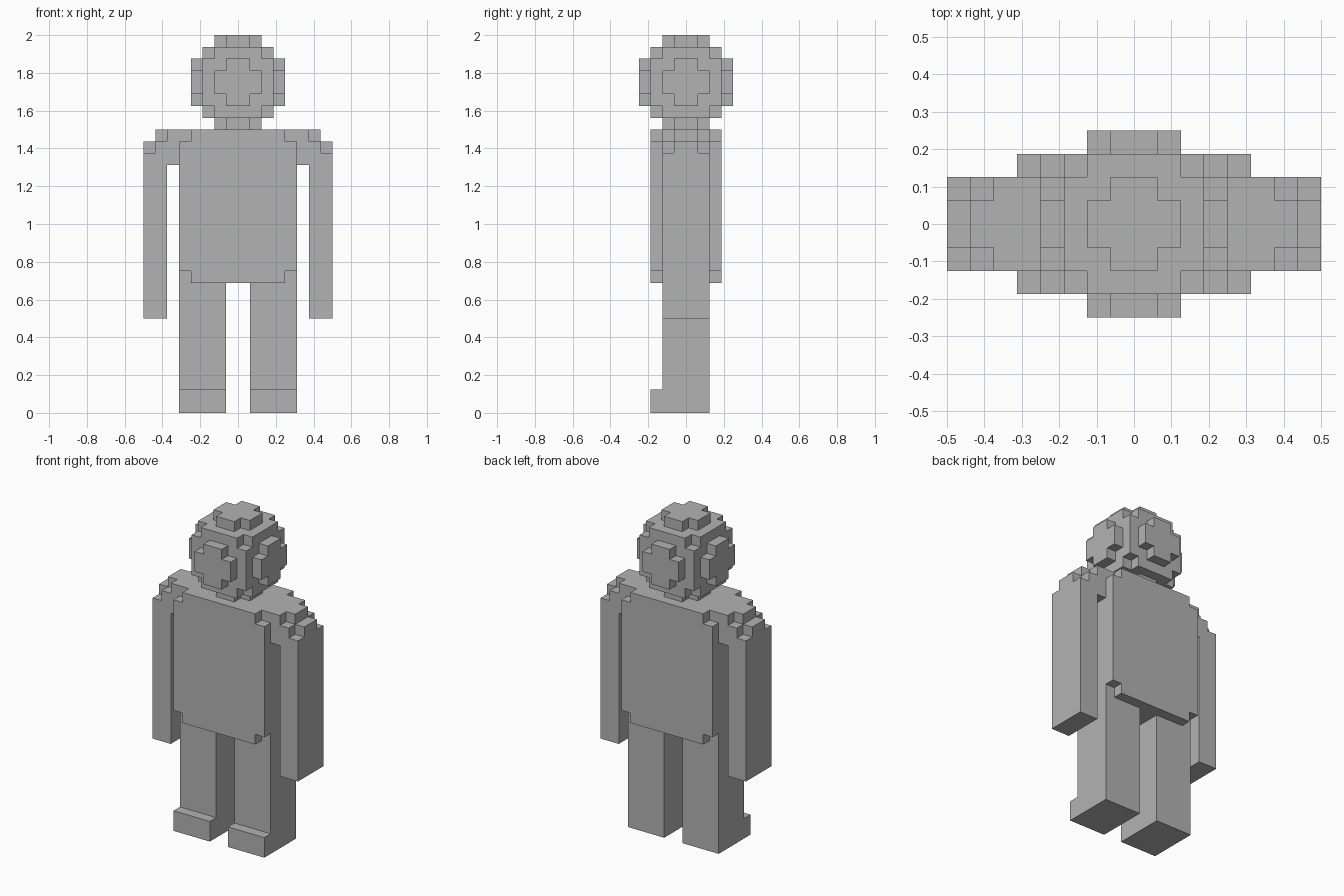
import bpy
import bmesh
from itertools import product
from mathutils import Vector

U = 1 / 16  # edge of one block

if "Cube" in bpy.data.objects:
    bpy.data.objects.remove(bpy.data.objects["Cube"], do_unlink=True)

grey = bpy.data.materials.new("plain grey")
grey.use_nodes = True
grey.diffuse_color = (0.45, 0.45, 0.45, 1)
grey.node_tree.nodes["Principled BSDF"].inputs["Base Color"].default_value = grey.diffuse_color


def box(lo, hi):
    """All block cells between two corners."""
    return set(product(*(range(a, b) for a, b in zip(lo, hi))))


def mirror(cells):
    return {(-1 - x, y, z) for x, y, z in cells}


def build(name, cells):
    """Skin a set of block cells with their outer faces only."""
    bm = bmesh.new()
    verts = {}

    def vert(p):
        key = tuple(p)
        if key not in verts:
            verts[key] = bm.verts.new([c * U for c in p])
        return verts[key]

    for cell in sorted(cells):
        for axis, side in product(range(3), (0, 1)):
            step = [0, 0, 0]
            step[axis] = 2 * side - 1
            if tuple(c + s for c, s in zip(cell, step)) in cells:
                continue
            corners = []
            for a, b in ((0, 0), (1, 0), (1, 1), (0, 1)):
                p = list(cell)
                p[axis] += side
                p[(axis + 1) % 3] += a
                p[(axis + 2) % 3] += b
                corners.append(vert(p))
            bm.faces.new(corners if side else corners[::-1])
    # Merge the block faces into large flat ones
    bmesh.ops.dissolve_limit(bm, angle_limit=0.01, verts=bm.verts[:], edges=bm.edges[:])
    mesh = bpy.data.meshes.new(name)
    bm.to_mesh(mesh)
    bm.free()
    mesh.materials.append(grey)
    obj = bpy.data.objects.new(name, mesh)
    bpy.context.scene.collection.objects.link(obj)
    return obj


# Head: a blocky ball whose lowest layer acts as the neck
middle = Vector((0, 0, 28))
half = Vector((0.5, 0.5, 0.5))
head = {c for c in box((-4, -4, 24), (4, 4, 32))
        if (Vector(c) + half - middle).length <= 4}
build("head", head)

# Torso: a box with its eight corner blocks removed
torso = box((-5, -3, 11), (5, 3, 24))
torso -= set(product((-5, 4), (-3, 2), (11, 23)))
build("torso", torso)

# Arm: shoulder bridge, hanging arm and stepped shoulder edge
arm = box((5, -2, 21), (6, 2, 24)) | box((6, -2, 8), (8, 2, 24))
arm -= box((7, -2, 23), (8, 2, 24))
for y in (-2, 1):
    arm -= {(6, y, 23), (7, y, 22)}

# Leg with the foot reaching forward
leg = box((1, -2, 0), (5, 2, 11))
foot = box((1, -3, 0), (5, -2, 2))

for name, cells in (("arm", arm), ("leg", leg | foot)):
    build("left_" + name, cells)
    build("right_" + name, mirror(cells))
